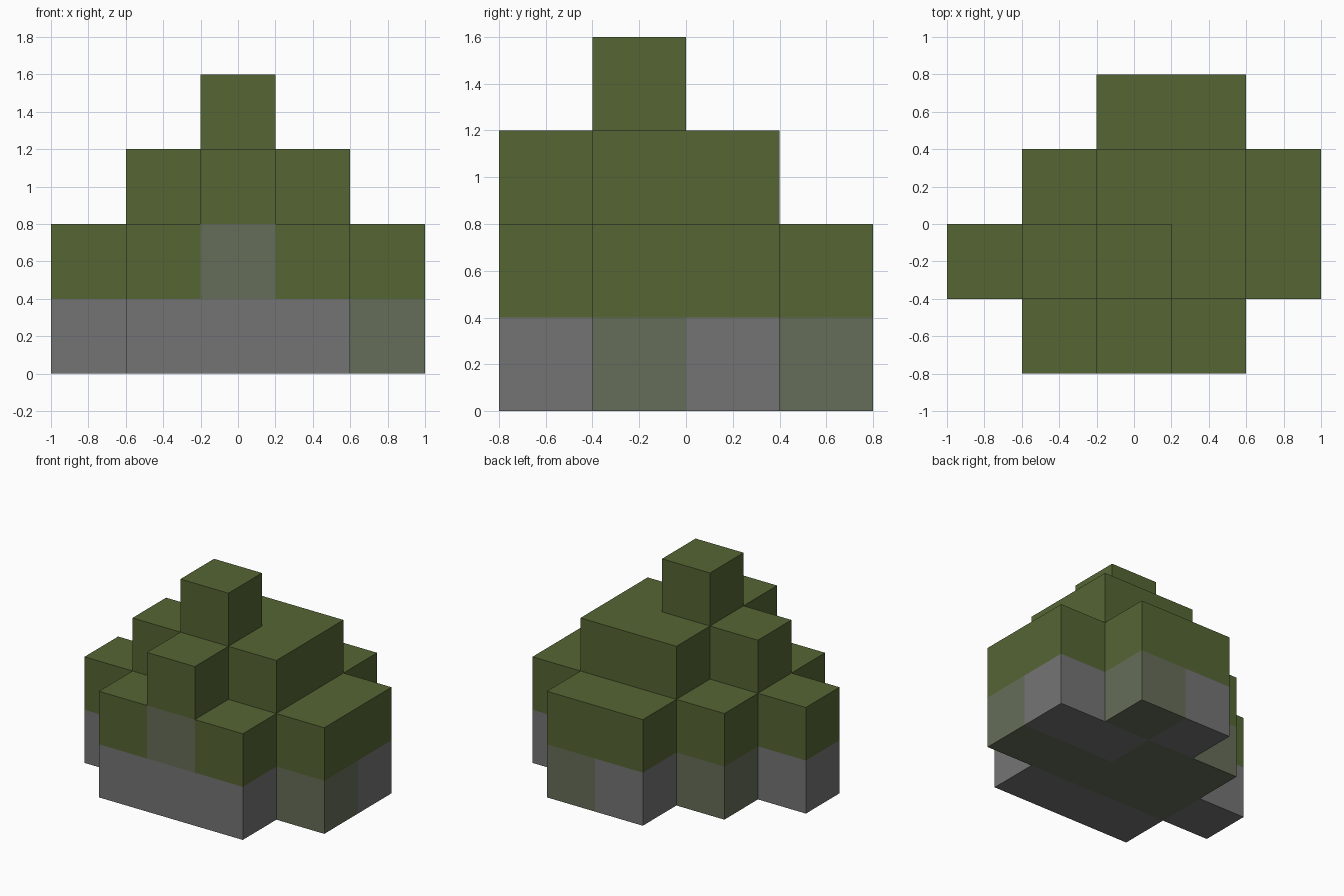
import bpy
import bmesh
from mathutils import Vector

if "Cube" in bpy.data.objects:
    bpy.data.objects.remove(bpy.data.objects["Cube"], do_unlink=True)

CELL = 0.4


def make_material(name, colour):
    mat = bpy.data.materials.new(name)
    mat.use_nodes = True
    mat.diffuse_color = (*colour, 1)
    bsdf = next(n for n in mat.node_tree.nodes if n.type == "BSDF_PRINCIPLED")
    bsdf.inputs["Base Color"].default_value = (*colour, 1)
    bsdf.inputs["Roughness"].default_value = 1
    return mat


materials = [
    make_material("moss_green", (0.091, 0.130, 0.034)),
    make_material("stone_grey", (0.175, 0.175, 0.175)),
    make_material("mossy_stone", (0.130, 0.153, 0.098)),
]
KINDS = "GSM"  # green, stone, mossy stone

# Floor plan of each tier, rows from back to front, columns from -x to +x
TIERS = {
    "stone_base": ["..SM.", ".MMSS", "SMMMM", ".SSS."],
    "lower_green_tier": ["..GG.", ".GGGG", "GGGGG", ".GMG."],
    "upper_green_tier": [".....", "..GG.", ".GGG.", "..G.."],
    "top_block": [".....", ".....", "..G..", "....."],
}

blocks = {}
for level, rows in enumerate(TIERS.values()):
    for row, line in enumerate(rows):
        for col, kind in enumerate(line):
            if kind != ".":
                blocks[col, len(rows) - 1 - row, level] = KINDS.index(kind)

DIRECTIONS = [Vector([s if i == axis else 0 for i in range(3)])
              for axis in range(3) for s in (-1, 1)]


def add_side(bm, centre, normal, material):
    """One square side of a block, wound to face outward."""
    u = Vector((normal.y, normal.z, normal.x))
    v = normal.cross(u)
    middle = centre + normal * CELL / 2
    corners = [(-1, -1), (1, -1), (1, 1), (-1, 1)]
    face = bm.faces.new([bm.verts.new(middle + (u * a + v * b) * CELL / 2)
                         for a, b in corners])
    face.material_index = material


# Build every tier from the exposed block sides only
for level, name in enumerate(TIERS):
    bm = bmesh.new()
    for cell, material in blocks.items():
        if cell[2] != level:
            continue
        centre = (Vector(cell) - Vector((2, 1.5, -0.5))) * CELL
        for normal in DIRECTIONS:
            neighbour = tuple(int(c + n) for c, n in zip(cell, normal))
            if neighbour not in blocks:
                add_side(bm, centre, normal, material)
    bmesh.ops.remove_doubles(bm, verts=bm.verts, dist=0.001)
    mesh = bpy.data.meshes.new(name)
    bm.to_mesh(mesh)
    bm.free()
    for mat in materials:
        mesh.materials.append(mat)
    bpy.context.collection.objects.link(bpy.data.objects.new(name, mesh))
